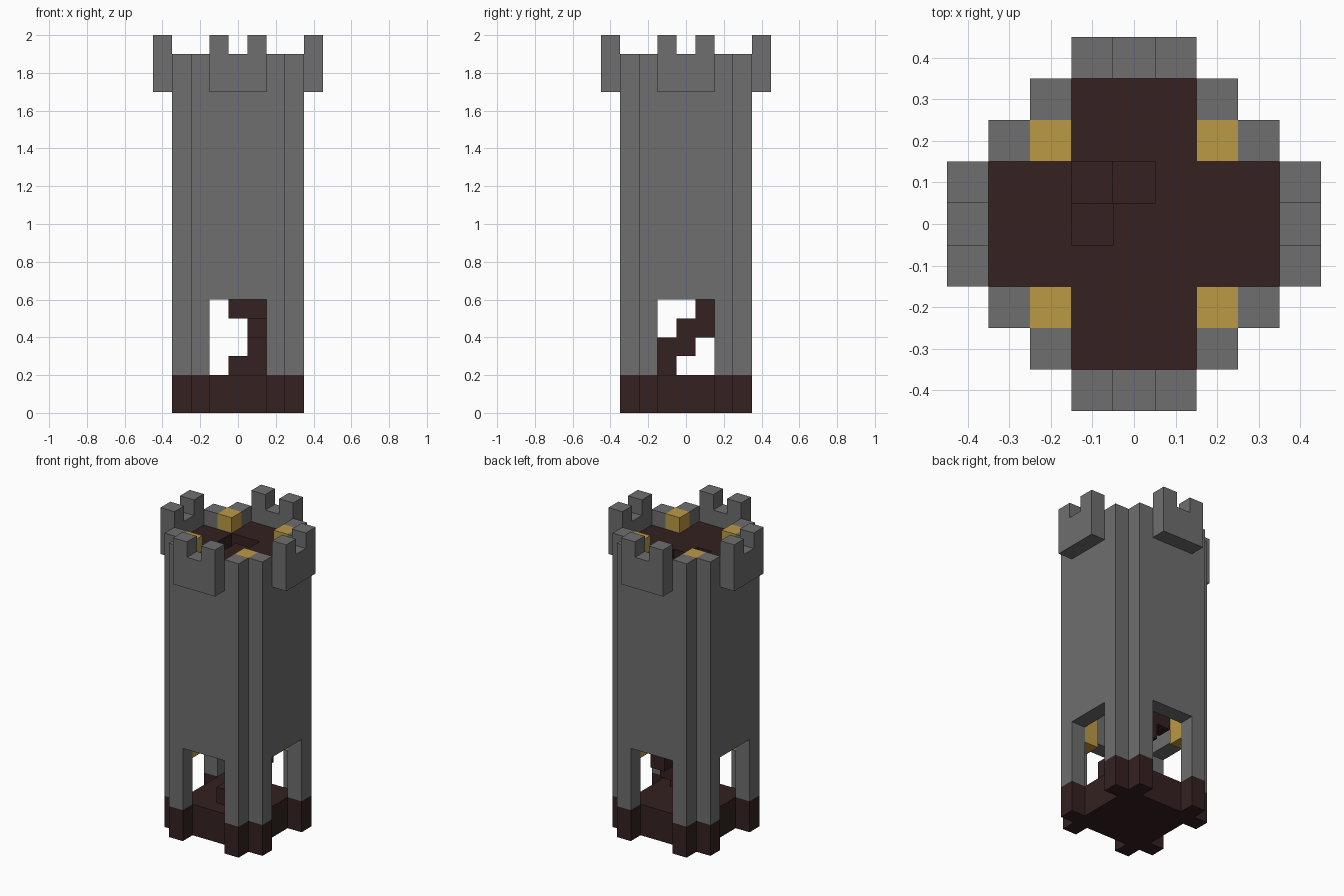
import bpy, bmesh, math
from mathutils import Matrix, Vector

cube = bpy.data.objects.get("Cube")
if cube:
    bpy.data.objects.remove(cube, do_unlink=True)


def material(name, rgb):
    mat = bpy.data.materials.new(name)
    mat.use_nodes = True
    color = (*rgb, 1)
    mat.diffuse_color = color
    mat.node_tree.nodes["Principled BSDF"].inputs["Base Color"].default_value = color
    return mat


stone = material("grey stone", (0.156, 0.156, 0.156))
wood = material("dark wood", (0.035, 0.0152, 0.0152))
gold = material("gold", (0.5, 0.32, 0.06))

UNIT = 0.1


def build(name, mat, boxes, sides=1):
    """Boxes as (min corner, max corner), repeated around z on each side."""
    bm = bmesh.new()
    for side in range(sides):
        turn = Matrix.Rotation(side * math.pi / 2, 4, 'Z')
        for low, high in boxes:
            low, high = Vector(low), Vector(high)
            place = Matrix.Translation((low + high) / 2) @ Matrix.Diagonal((*(high - low), 1))
            bmesh.ops.create_cube(bm, size=1, matrix=turn @ place)
    mesh = bpy.data.meshes.new(name)
    bm.to_mesh(mesh)
    bm.free()
    mesh.materials.append(mat)
    obj = bpy.data.objects.new(name, mesh)
    bpy.context.collection.objects.link(obj)
    return obj


def column(x, y, bottom, top):
    """One-unit square column centred on a grid cell."""
    h = UNIT / 2
    return ((x - h, y - h, bottom), (x + h, y + h, top))


# Base slab with a foot under every pier
build("base_slab", wood, [((-.25, -.25, 0), (.25, .25, .2))])
build("base_feet", wood, [column(x, -.3, 0, .2) for x in (-.2, .2)], 4)

# Walls: paired corner piers, and a panel above each doorway
build("wall_piers", stone, [column(x, -.3, .2, 1.9) for x in (-.2, .2)], 4)
build("wall_panels", stone, [((-.15, -.35, .6), (.15, -.25, 1.7))], 4)

# Overhanging battlements, low in the middle
build("battlements", stone,
      [column(x, -.4, 1.7, 1.9 if x == 0 else 2) for x in (-.1, 0, .1)], 4)

# Gold posts in the inner corners
build("corner_posts", gold, [column(.2, .2, .5, 1.9)], 4)

# Spiral stair: each layer covers two neighbouring cells of the ring
ring = [(0, -.1), (.1, -.1), (.1, 0), (.1, .1),
        (0, .1), (-.1, .1), (-.1, 0), (-.1, -.1)]
steps = []
for layer in range(15):
    z = .2 + layer * UNIT
    for k in (layer, layer + 1):
        steps.append(column(*ring[k % 8], z, z + UNIT))
build("spiral_stair", wood, steps)

# Roof deck: four arms and a middle with a stair opening
build("deck_arms", wood, [((-.15, -.35, 1.7), (.15, -.15, 1.8))], 4)
opening = {(0, .1), (-.1, .1), (-.1, 0)}
build("deck_middle", wood,
      [column(x, y, 1.7, 1.8) for x in (-.1, 0, .1) for y in (-.1, 0, .1)
       if (x, y) not in opening])
